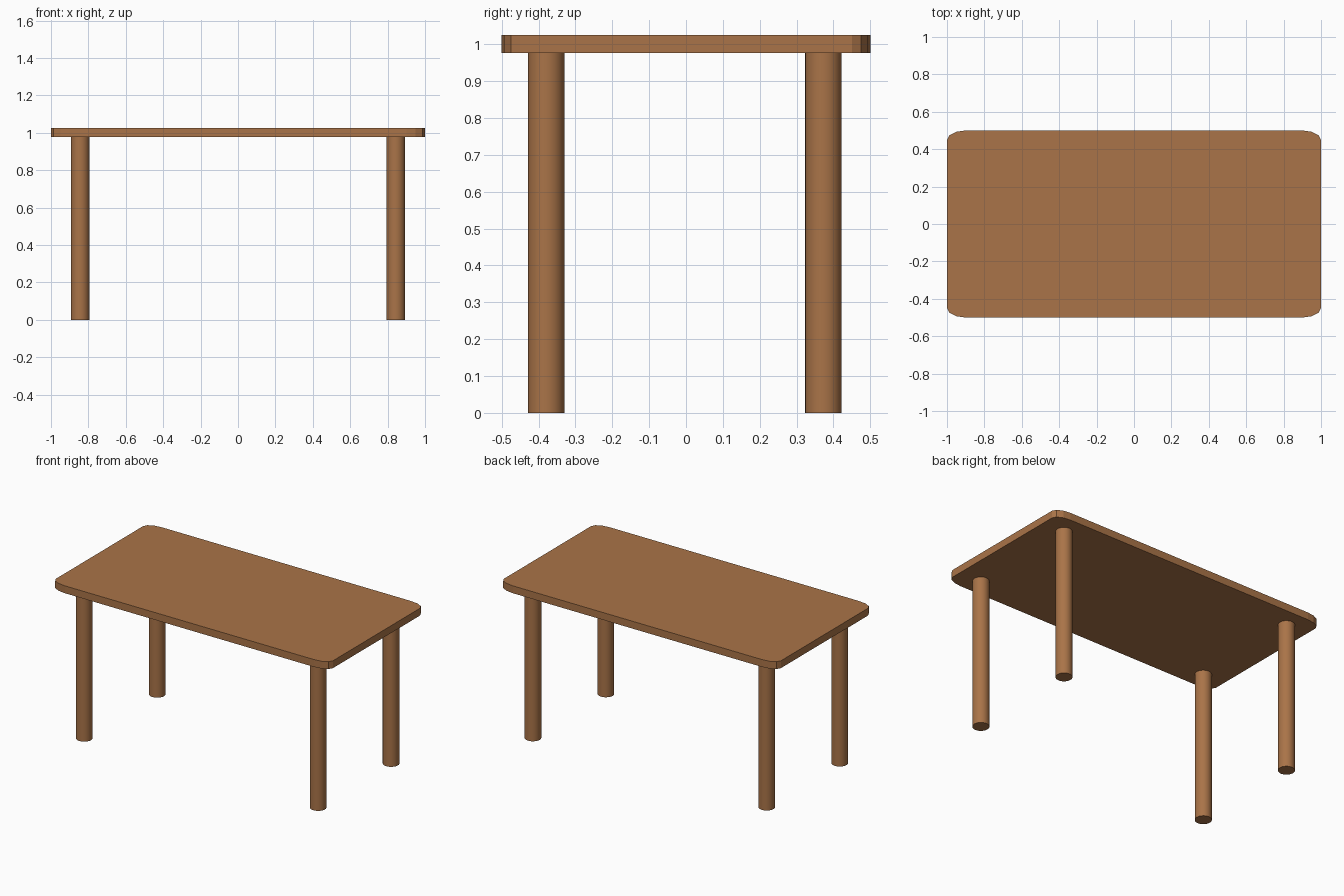
import bpy, bmesh, math

if "Cube" in bpy.data.objects:
    bpy.data.objects.remove(bpy.data.objects["Cube"])

wood = bpy.data.materials.new("warm brown wood")
wood.diffuse_color = (0.40, 0.174, 0.065, 1)
wood.use_nodes = True
wood.node_tree.nodes["Principled BSDF"].inputs["Base Color"].default_value = wood.diffuse_color


def add_object(name, bm):
    mesh = bpy.data.meshes.new(name)
    bm.to_mesh(mesh)
    bm.free()
    mesh.materials.append(wood)
    obj = bpy.data.objects.new(name, mesh)
    bpy.context.collection.objects.link(obj)
    return obj


# Tabletop: slab with stretched, three-segment rounded corners
RX, RY, SEGMENTS = 0.10, 0.05, 3
bm = bmesh.new()
outline = []
for corner, (sx, sy) in enumerate([(1, 1), (-1, 1), (-1, -1), (1, -1)]):
    for i in range(SEGMENTS + 1):
        a = math.radians(90 * (corner + i / SEGMENTS))
        outline.append(bm.verts.new((sx * (1 - RX) + RX * math.cos(a),
                                     sy * (0.5 - RY) + RY * math.sin(a), 0.977)))
base = bm.faces.new(outline)
extruded = bmesh.ops.extrude_face_region(bm, geom=[base])["geom"]
bmesh.ops.translate(bm, vec=(0, 0, 0.048),
                    verts=[v for v in extruded if isinstance(v, bmesh.types.BMVert)])
bmesh.ops.recalc_face_normals(bm, faces=bm.faces)
add_object("tabletop", bm)

# Four round legs, slightly sunk into the top
for side, x in (("left", -0.844), ("right", 0.844)):
    for end, y in (("front", -0.379), ("back", 0.373)):
        bm = bmesh.new()
        bmesh.ops.create_cone(bm, cap_ends=True, segments=32,
                              radius1=0.0495, radius2=0.0495, depth=0.98)
        bmesh.ops.translate(bm, vec=(x, y, 0.49), verts=bm.verts)
        leg = add_object(f"{end}_{side}_leg", bm)
        bpy.ops.object.select_all(action="DESELECT")
        leg.select_set(True)
        bpy.context.view_layer.objects.active = leg
        bpy.ops.object.shade_smooth_by_angle(angle=math.radians(30))
